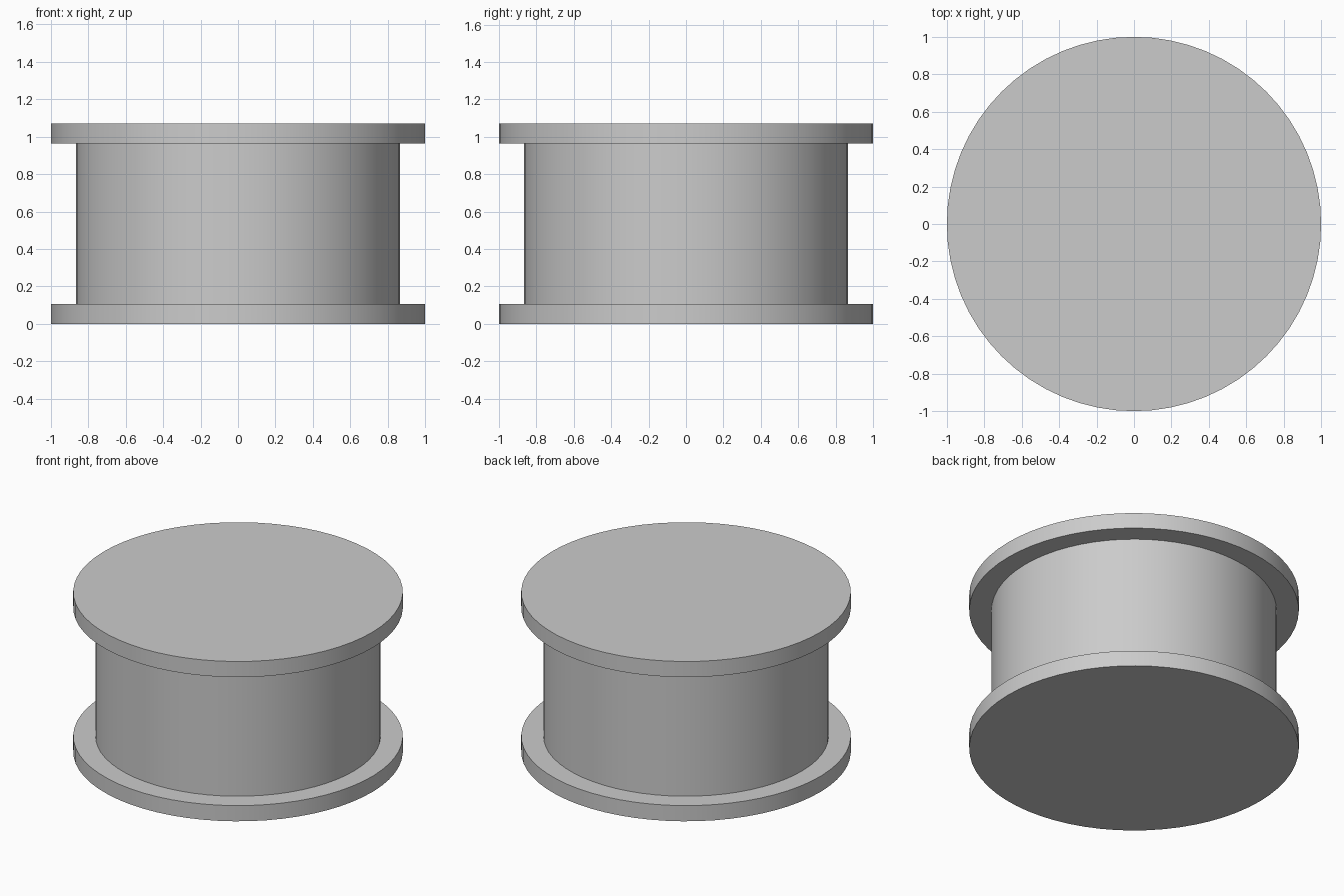
import bpy
import math

SEGMENTS = 64
FLANGE_RADIUS, CORE_RADIUS = 1.0, 0.865
HEIGHT, FLANGE = 1.07, 0.105

if "Cube" in bpy.data.objects:
    bpy.data.objects.remove(bpy.data.objects["Cube"], do_unlink=True)

# Single plain grey finish
grey = bpy.data.materials.new("light grey")
grey.use_nodes = True
colour = (0.6, 0.6, 0.6, 1.0)
grey.diffuse_color = colour
for node in grey.node_tree.nodes:
    if node.type == "BSDF_PRINCIPLED":
        node.inputs["Base Color"].default_value = colour


def disc(name, radius, bottom, top):
    """Upright cylinder between two heights."""
    bpy.ops.mesh.primitive_cylinder_add(
        vertices=SEGMENTS, radius=radius, depth=top - bottom,
        location=(0, 0, (bottom + top) / 2))
    part = bpy.context.object
    part.name = name
    part.data.materials.append(grey)
    bpy.ops.object.shade_smooth_by_angle(angle=math.radians(30))
    return part


# Two wide flanges with the drum between them
disc("bottom_flange", FLANGE_RADIUS, 0, FLANGE)
disc("drum", CORE_RADIUS, FLANGE, HEIGHT - FLANGE)
disc("top_flange", FLANGE_RADIUS, HEIGHT - FLANGE, HEIGHT)
